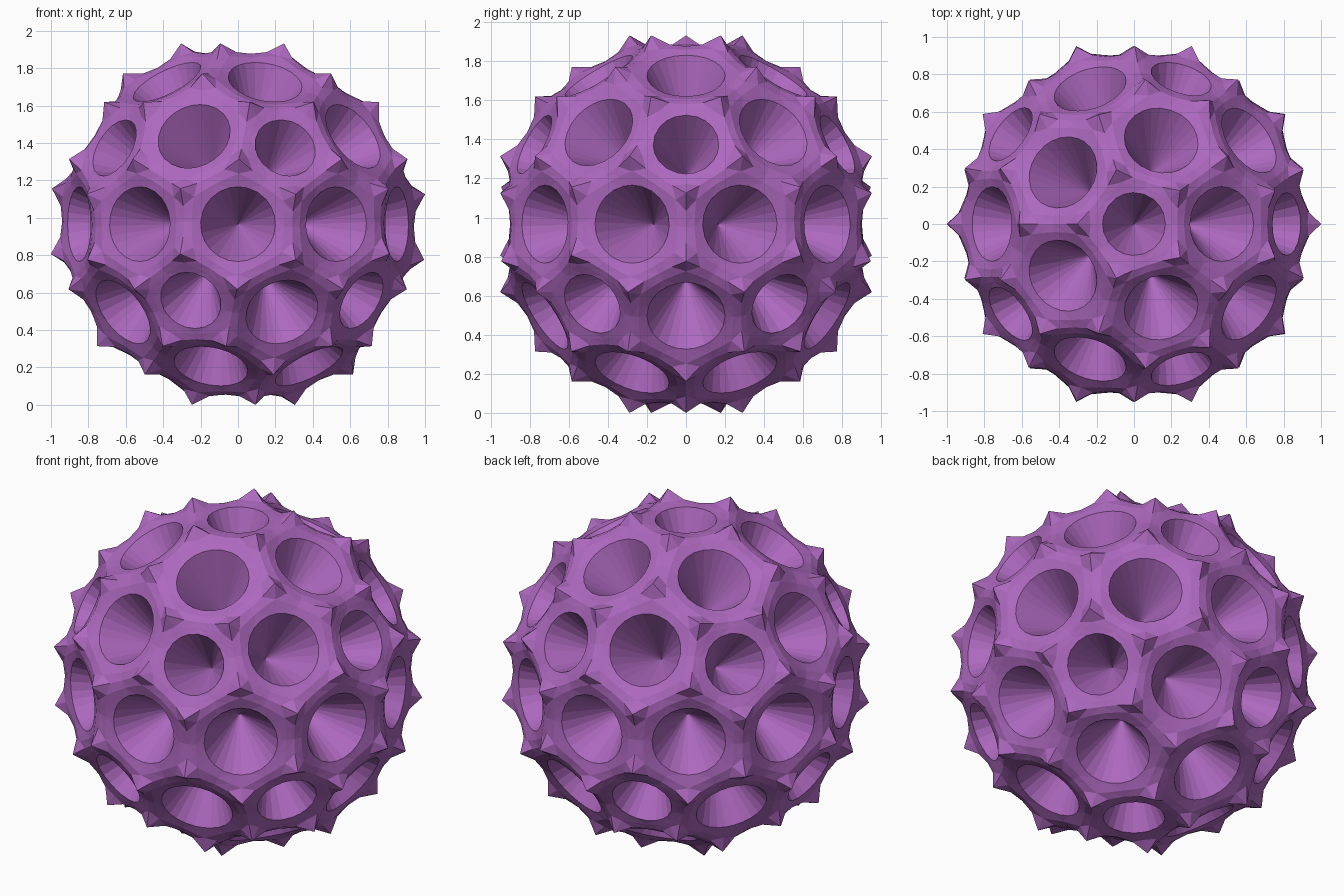
import bpy, bmesh, math
from mathutils import Vector

if "Cube" in bpy.data.objects:
    bpy.data.objects.remove(bpy.data.objects["Cube"])

SPIKE = 1.013          # radius of the spike tips
SEG = 4                # segments per cell edge
RIDGE = [SPIKE, 0.953, 0.94, 0.953]   # radius along a cell edge
MID = [0.951, 0.94, 0.933, 0.94]      # radius along the middle band ring

# Layout: one crater per icosphere vertex, one spike per icosphere face
layout = bmesh.new()
bmesh.ops.create_icosphere(layout, subdivisions=2, radius=1.0)
bm = bmesh.new()


def cell(v):
    n = v.co.normalized()
    pent = len(v.link_edges) == 5
    rim_r, rim_d, apex_d = (0.168, 0.912, 0.54) if pent else (0.2, 0.893, 0.53)
    u = n.orthogonal().normalized()
    w = n.cross(u)

    def angle(p):
        return math.atan2(p.dot(w), p.dot(u))

    corners = sorted((f.calc_center_median().normalized() for f in v.link_faces), key=angle)
    ridge, mid, rim = [], [], []
    for i, a in enumerate(corners):
        b = corners[(i + 1) % len(corners)]
        for k in range(SEG):
            d = a.lerp(b, k / SEG).normalized()
            t = angle(d)
            outer = d * RIDGE[k]
            inner = n * rim_d + (u * math.cos(t) + w * math.sin(t)) * rim_r
            ridge.append(bm.verts.new(outer))
            mid.append(bm.verts.new(outer.lerp(inner, 0.5).normalized() * MID[k]))
            rim.append(bm.verts.new(inner))
    apex = bm.verts.new(n * apex_d)
    count = len(rim)
    for i in range(count):
        j = (i + 1) % count
        for lo, hi in ((ridge, mid), (mid, rim)):
            # split so that creases radiate from the spikes
            if i % SEG < SEG // 2:
                bm.faces.new((lo[i], lo[j], hi[i]))
                bm.faces.new((lo[j], hi[j], hi[i]))
            else:
                bm.faces.new((lo[i], lo[j], hi[j]))
                bm.faces.new((lo[i], hi[j], hi[i]))
        bm.faces.new((rim[i], rim[j], apex))


for v in layout.verts:
    cell(v)
layout.free()

# Weld the cells along their ridges and stand the ball on the ground
bmesh.ops.remove_doubles(bm, verts=bm.verts, dist=0.0005)
bmesh.ops.recalc_face_normals(bm, faces=bm.faces)
low = min(v.co.z for v in bm.verts)
bmesh.ops.translate(bm, verts=bm.verts, vec=Vector((0, 0, -low)))

mesh = bpy.data.meshes.new("cratered_ball")
bm.to_mesh(mesh)
bm.free()
ball = bpy.data.objects.new("cratered_ball", mesh)
bpy.context.collection.objects.link(ball)

# Purple material
mat = bpy.data.materials.new("purple")
mat.diffuse_color = (0.42, 0.14, 0.52, 1)
mat.use_nodes = True
mat.node_tree.nodes["Principled BSDF"].inputs["Base Color"].default_value = mat.diffuse_color
mesh.materials.append(mat)
